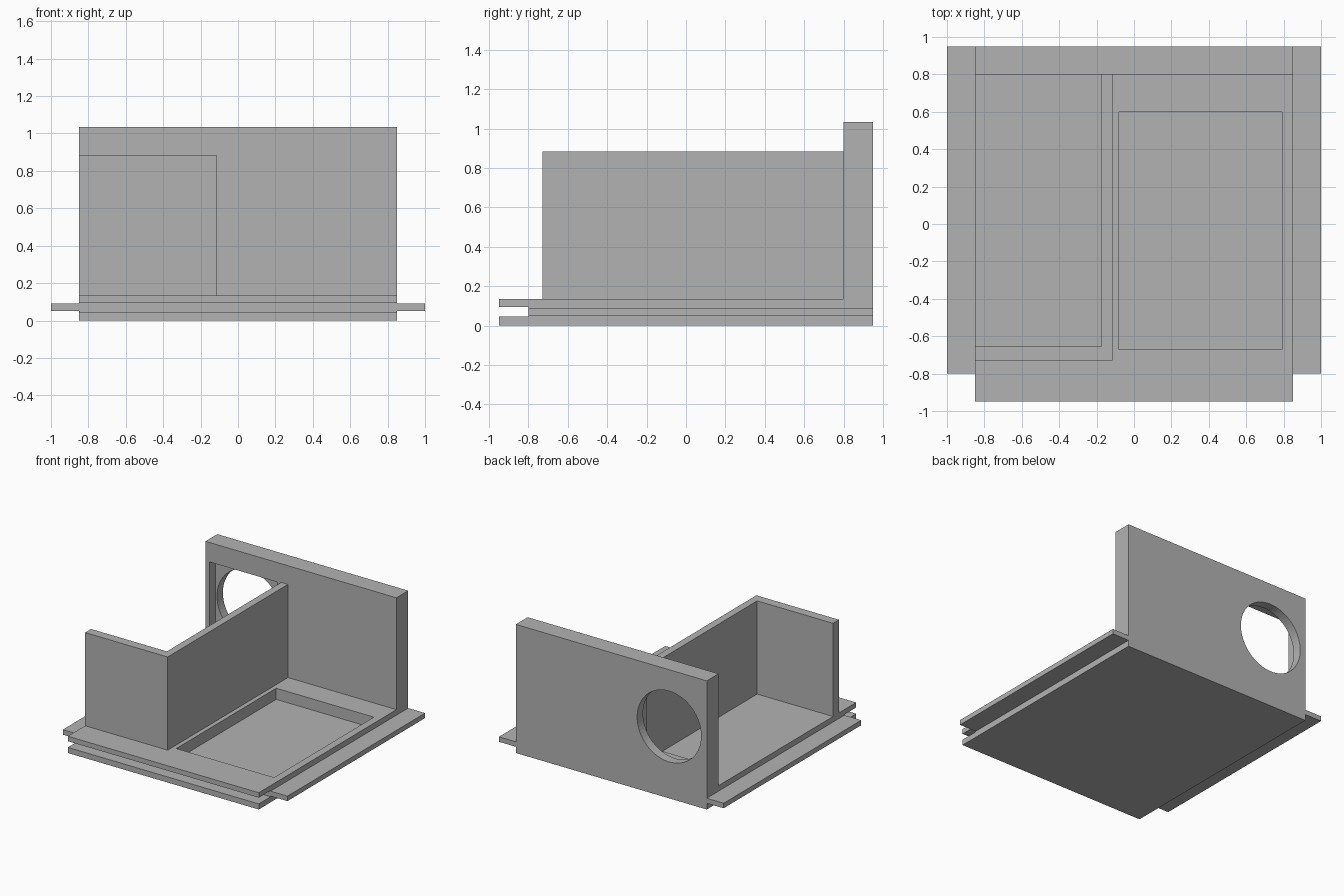
import bpy
import bmesh
from math import radians
from mathutils import Matrix, Vector

cube = bpy.data.objects.get("Cube")
if cube:
    bpy.data.objects.remove(cube, do_unlink=True)

grey = bpy.data.materials.new("plain grey")
grey.use_nodes = True
grey.diffuse_color = (0.45, 0.45, 0.45, 1)
grey.node_tree.nodes["Principled BSDF"].inputs["Base Color"].default_value = grey.diffuse_color


def finish(name, bm):
    bmesh.ops.recalc_face_normals(bm, faces=bm.faces)
    mesh = bpy.data.meshes.new(name)
    bm.to_mesh(mesh)
    bm.free()
    mesh.materials.append(grey)
    obj = bpy.data.objects.new(name, mesh)
    bpy.context.collection.objects.link(obj)
    return obj


def extrude(name, points, offset):
    """Closed outline of 3D points, extruded along offset."""
    bm = bmesh.new()
    face = bm.faces.new([bm.verts.new(p) for p in points])
    new = bmesh.ops.extrude_face_region(bm, geom=[face], use_keep_orig=True)["geom"]
    verts = [v for v in new if isinstance(v, bmesh.types.BMVert)]
    bmesh.ops.translate(bm, verts=verts, vec=Vector(offset))
    return finish(name, bm)


def box(name, x, y, z):
    outline = [(x[0], y[0], z[0]), (x[1], y[0], z[0]), (x[1], y[1], z[0]), (x[0], y[1], z[0])]
    return extrude(name, outline, (0, 0, z[1] - z[0]))


def cut(target, cutter):
    cutter.hide_render = True
    mod = target.modifiers.new("cut", "BOOLEAN")
    mod.operation = "DIFFERENCE"
    mod.solver = "EXACT"
    mod.object = cutter
    bpy.context.view_layer.objects.active = target
    bpy.ops.object.modifier_apply(modifier=mod.name)
    bpy.data.objects.remove(cutter, do_unlink=True)


HALF = 0.85          # half width of the body
FLOOR = 0.135        # top of the base
BACK = 0.95

# Body: slotted base and back wall as one side profile
side = [(-BACK, 0), (BACK, 0), (BACK, 1.035), (0.8, 1.035), (0.8, FLOOR),
        (-BACK, FLOOR), (-BACK, 0.095), (-0.8, 0.095), (-0.8, 0.045), (-BACK, 0.045)]
body = extrude("base_and_back_wall", [(-HALF, y, z) for y, z in side], (2 * HALF, 0, 0))

# Sunken tray in the base
cut(body, box("tray_cutter", (-0.08, 0.79), (-0.67, 0.6), (0.045, 0.3)))

# Square recess and round vent through the back wall
vent_x, vent_z = -0.515, 0.578
cut(body, box("recess_cutter", (vent_x - 0.3, vent_x + 0.3), (0.7, 0.875),
              (vent_z - 0.3, vent_z + 0.3)))
bm = bmesh.new()
bmesh.ops.create_cone(bm, cap_ends=True, segments=64, radius1=0.285, radius2=0.285, depth=0.5,
                      matrix=Matrix.Translation((vent_x, BACK, vent_z))
                      @ Matrix.Rotation(radians(90), 4, "X"))
cut(body, finish("vent_cutter", bm))

# Side rails
for name, s in (("left_rail", 1), ("right_rail", -1)):
    box(name, sorted((s * HALF, s)), (-0.8, BACK), (0.05, 0.09))

# L-shaped partition standing on the base
plan = [(-HALF, -0.73), (-0.115, -0.73), (-0.115, 0.8), (-0.175, 0.8),
        (-0.175, -0.655), (-HALF, -0.655)]
extrude("partition", [(x, y, FLOOR) for x, y in plan], (0, 0, 0.75))
